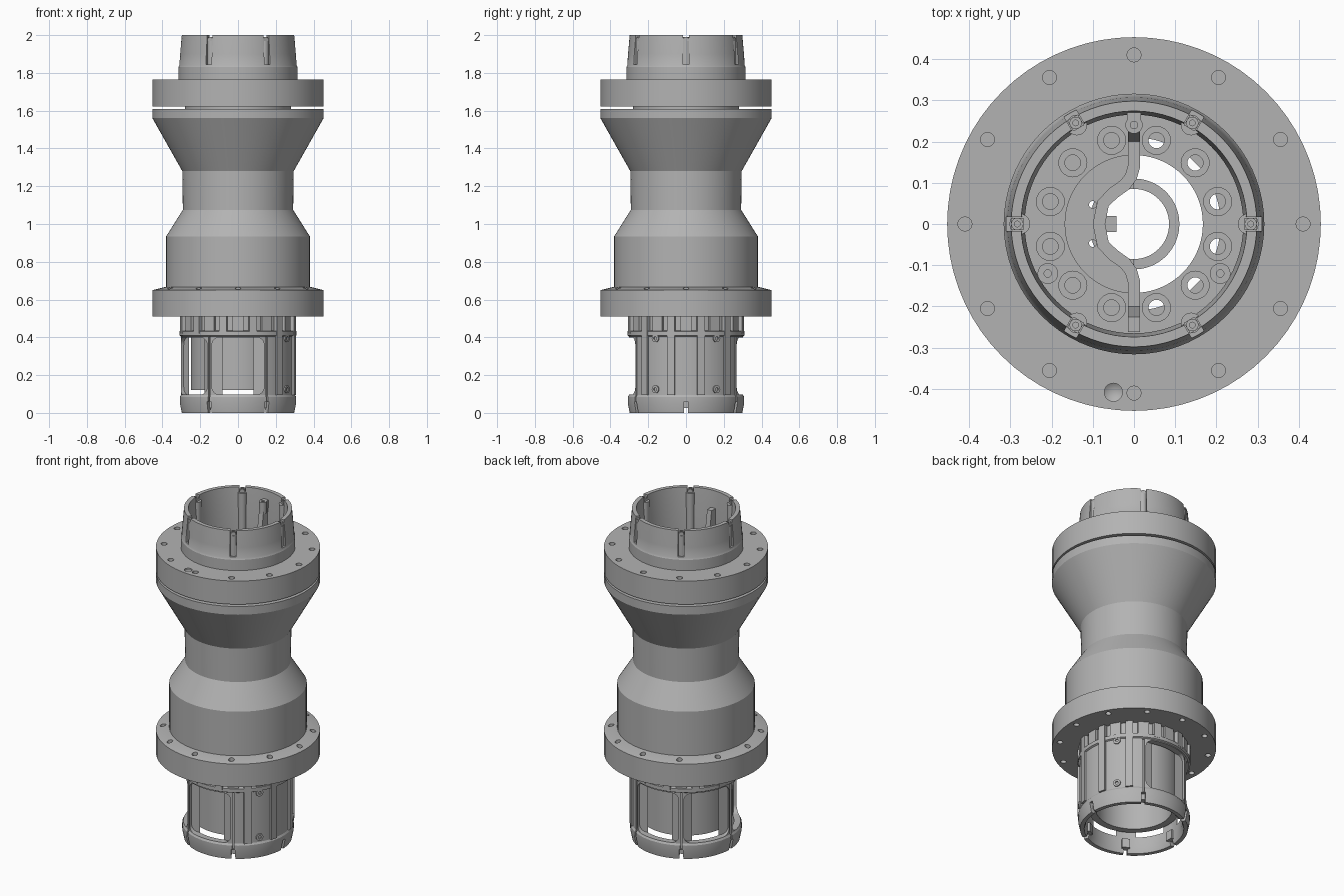
import bpy, bmesh, math
from mathutils import Matrix, Vector

if "Cube" in bpy.data.objects:
    bpy.data.objects.remove(bpy.data.objects["Cube"], do_unlink=True)

metal = bpy.data.materials.new("machined_grey")
metal.use_nodes = True
GREY = (0.45, 0.45, 0.45, 1)
metal.diffuse_color = GREY
metal.node_tree.nodes["Principled BSDF"].inputs["Base Color"].default_value = GREY
parts = []


def finish(bm, name, keep=True):
    bmesh.ops.recalc_face_normals(bm, faces=bm.faces[:])
    me = bpy.data.meshes.new(name)
    bm.to_mesh(me)
    bm.free()
    me.materials.append(metal)
    ob = bpy.data.objects.new(name, me)
    bpy.context.collection.objects.link(ob)
    if keep:
        parts.append(ob)
    else:
        ob.hide_render = True
    return ob


def add_lathe(bm, profile, segs=72, place=Matrix()):
    """Revolve (radius, z) points; a profile off the axis closes into a ring."""
    rings = []
    for r, z in profile:
        count = 1 if r == 0 else segs
        rings.append([bm.verts.new(place @ Vector((r * math.cos(math.tau * i / segs),
                                                   r * math.sin(math.tau * i / segs), z)))
                      for i in range(count)])
    pairs = list(zip(rings, rings[1:]))
    if profile[0][0] > 0:
        pairs.append((rings[-1], rings[0]))
    for a, b in pairs:
        for i in range(segs):
            j = (i + 1) % segs
            corners = [a[i % len(a)], a[j % len(a)], b[j % len(b)], b[i % len(b)]]
            bm.faces.new(list(dict.fromkeys(corners)))


def lathe(name, profile):
    bm = bmesh.new()
    add_lathe(bm, profile)
    return finish(bm, name)


def add_rod(bm, radius, z0, z1, place=Matrix(), segs=20):
    add_lathe(bm, [(0, z0), (radius, z0), (radius, z1), (0, z1)], segs, place)


def add_box(bm, angle, r0, r1, width, z0, z1, corner=0):
    """Box reaching radially from r0 to r1 at an angle in degrees."""
    box = bmesh.new()
    m = Matrix.Translation(((r0 + r1) / 2, 0, (z0 + z1) / 2)) @ Matrix.Diagonal((r1 - r0, width, z1 - z0, 1))
    bmesh.ops.create_cube(box, size=1, matrix=m)
    if corner:
        radial = [e for e in box.edges if abs(e.verts[0].co.x - e.verts[1].co.x) > 0.01]
        bmesh.ops.bevel(box, geom=radial, offset=corner, segments=6, affect='EDGES', profile=0.5)
    box.transform(Matrix.Rotation(math.radians(angle), 4, 'Z'))
    bmesh.ops.recalc_face_normals(box, faces=box.faces[:])
    temp = bpy.data.meshes.new("temp")
    box.to_mesh(temp)
    box.free()
    bm.from_mesh(temp)
    bpy.data.meshes.remove(temp)


def cut(ob, bm):
    tool = finish(bm, "cutter", keep=False)
    mod = ob.modifiers.new("cut", 'BOOLEAN')
    mod.operation, mod.solver, mod.object = 'DIFFERENCE', 'EXACT', tool
    bpy.context.view_layer.objects.active = ob
    bpy.ops.object.modifier_apply(modifier=mod.name)
    bpy.data.objects.remove(tool, do_unlink=True)


def polar(r, deg, z=0):
    a = math.radians(deg)
    return Matrix.Translation((r * math.cos(a), r * math.sin(a), z))


# Waisted body with the lower flange
body = lathe("body", [(0.23, 0.51), (0.453, 0.51), (0.453, 0.65), (0.385, 0.667), (0.38, 0.667),
                      (0.38, 0.935), (0.292, 1.075), (0.295, 1.28), (0.453, 1.56),
                      (0.453, 1.61), (0.23, 1.61)])
holes = bmesh.new()
for k in range(12):
    add_rod(holes, 0.016, 0.4, 0.7, polar(0.415, 30 * k))
cut(body, holes)

# Upper flange, stepped collar and inner floor
collar = lathe("upper_collar", [(0.167, 1.60), (0.28, 1.60), (0.28, 1.623), (0.453, 1.623),
                                (0.453, 1.765), (0.316, 1.765), (0.316, 1.83), (0.311, 1.84),
                                (0.307, 1.90), (0.298, 2.0), (0.274, 2.0), (0.265, 1.86),
                                (0.265, 1.72), (0.167, 1.72)])
holes = bmesh.new()
for k in range(12):
    add_rod(holes, 0.017, 1.58, 1.85, polar(0.41, 30 * k))
    add_lathe(holes, [(0, 1.55), (0.019, 1.55), (0.019, 1.695), (0.034, 1.695), (0.034, 1.74), (0, 1.74)],
              20, polar(0.21, 15 + 30 * k))
add_lathe(holes, [(0, 1.74), (0.022, 1.755), (0.022, 1.8), (0, 1.8)], 20,
          Matrix.Translation((-0.05, -0.408, 0)))
for k in range(6):
    add_box(holes, 60 * k, 0.25, 0.35, 0.034, 1.845, 2.1)
cut(collar, holes)

# Six clamp posts standing in the collar slots
for k in range(6):
    post = bmesh.new()
    add_box(post, 60 * k, 0.268, 0.298, 0.03, 1.75, 1.985)
    add_rod(post, 0.025, 1.72, 1.97, polar(0.277, 60 * k))
    add_lathe(post, [(0.007, 1.97), (0.015, 1.97), (0.015, 1.99), (0.007, 1.99)], 16,
              polar(0.283, 60 * k))
    finish(post, "clamp_post_%d" % (k + 1))

# Half plate closing one side of the bore
plate = lathe("half_plate", [(0.085, 1.61), (0.229, 1.61), (0.229, 1.65), (0.085, 1.65)])
holes = bmesh.new()
add_box(holes, 0, 0, 0.3, 0.6, 1.5, 1.7)
for s in (-1, 1):
    add_rod(holes, 0.009, 1.5, 1.7, Matrix.Translation((-0.1, 0.047 * s, 0)))
cut(plate, holes)

# Centre pipe and its key
lathe("centre_pipe", [(0.085, 0.62), (0.11, 0.62), (0.11, 1.64), (0.085, 1.64)])
key = bmesh.new()
add_box(key, 180, 0.042, 0.09, 0.04, 1.60, 1.66)
finish(key, "pipe_key")

# Curved divider strip with raised ends
half = [(0, 0.262), (0, 0.225), (0, 0.2), (0, 0.14), (-0.007, 0.115), (-0.022, 0.095),
        (-0.05, 0.075), (-0.075, 0.05), (-0.085, 0)]
path = half + [(x, -y) for x, y in reversed(half[:-1])]
strip = bmesh.new()
rows = []
for i, (x, y) in enumerate(path):
    a, b = path[max(i - 1, 0)], path[min(i + 1, len(path) - 1)]
    side = Vector((b[1] - a[1], a[0] - b[0], 0)).normalized() * 0.015
    top = 1.90 if abs(y) > 0.21 else 1.74
    low, high = Vector((x, y, 1.64)), Vector((x, y, top))
    rows.append([strip.verts.new(p) for p in (low - side, low + side, high + side, high - side)])
for a, b in zip(rows, rows[1:]):
    for i in range(4):
        strip.faces.new((a[i], a[(i + 1) % 4], b[(i + 1) % 4], b[i]))
strip.faces.new(rows[0])
strip.faces.new(rows[-1])
finish(strip, "divider_strip")

# Guide eye on the rim wall and two small floor screws
pins = bmesh.new()
add_lathe(pins, [(0.009, 1.88), (0.021, 1.88), (0.021, 1.95), (0.009, 1.95)], 20, polar(0.24, 90))
add_box(pins, 90, 0.255, 0.272, 0.034, 1.88, 1.95)
for s in (-1, 1):
    add_lathe(pins, [(0.009, 1.71), (0.025, 1.71), (0.025, 1.735), (0.009, 1.735)], 20,
              Matrix.Translation((0.209 * s, -0.12, 0)))
finish(pins, "guide_eye_and_screws")

# Lower cage with rounded windows, grooves and bottom slots
cage = lathe("lower_cage", [(0.275, 0), (0.298, 0), (0.308, 0.05), (0.308, 0.085), (0.302, 0.095),
                            (0.302, 0.405), (0.311, 0.41), (0.311, 0.432), (0.29, 0.436),
                            (0.29, 0.52), (0.265, 0.52), (0.265, 0.03)])
holes = bmesh.new()
for angle in (90, 150, 210, 270):
    add_box(holes, angle, 0.252, 0.4, 0.276, 0.097, 0.40, 0.04)
cut(cage, holes)
holes = bmesh.new()
for k in range(6):
    add_box(holes, 60 * k, 0.2, 0.4, 0.022, -0.1, 0.06)
    if k:
        add_box(holes, 60 * k, 0.293, 0.4, 0.010, 0.062, 0.402)
cut(cage, holes)

# Liner behind the windows
lathe("inner_liner", [(0.21, 0.12), (0.25, 0.12), (0.25, 0.515), (0.21, 0.515)])

# Ribs below the flange, longer on the solid side
ribs = bmesh.new()
for k in range(12):
    angle = 15 + 30 * k
    solid = math.cos(math.radians(angle)) > 0.6
    add_box(ribs, angle, 0.28, 0.312, 0.042, 0.095 if solid else 0.42, 0.515)
    add_box(ribs, angle + 15, 0.28, 0.304, 0.06, 0.43, 0.515)
finish(ribs, "cage_ribs")

# Radial screws in the solid side
screws = bmesh.new()
for angle in (-32, 32):
    for z in (0.125, 0.395):
        place = Matrix.Rotation(math.radians(angle), 4, 'Z') @ Matrix.Translation((0, 0, z)) \
            @ Matrix.Rotation(math.pi / 2, 4, 'Y')
        add_lathe(screws, [(0.009, 0.29), (0.021, 0.29), (0.021, 0.309), (0.009, 0.309)], 20, place)
        add_rod(screws, 0.01, 0.29, 0.302, place)
finish(screws, "cage_screws")

# Lugs inside the bottom slots
lugs = bmesh.new()
for k in range(6):
    add_box(lugs, 60 * k, 0.25, 0.285, 0.045, 0.025, 0.08)
finish(lugs, "bottom_lugs")

# Smooth the turned surfaces, keeping machined edges crisp
bpy.ops.object.select_all(action='DESELECT')
for ob in parts:
    ob.select_set(True)
bpy.context.view_layer.objects.active = body
bpy.ops.object.shade_smooth_by_angle(angle=math.radians(25))
